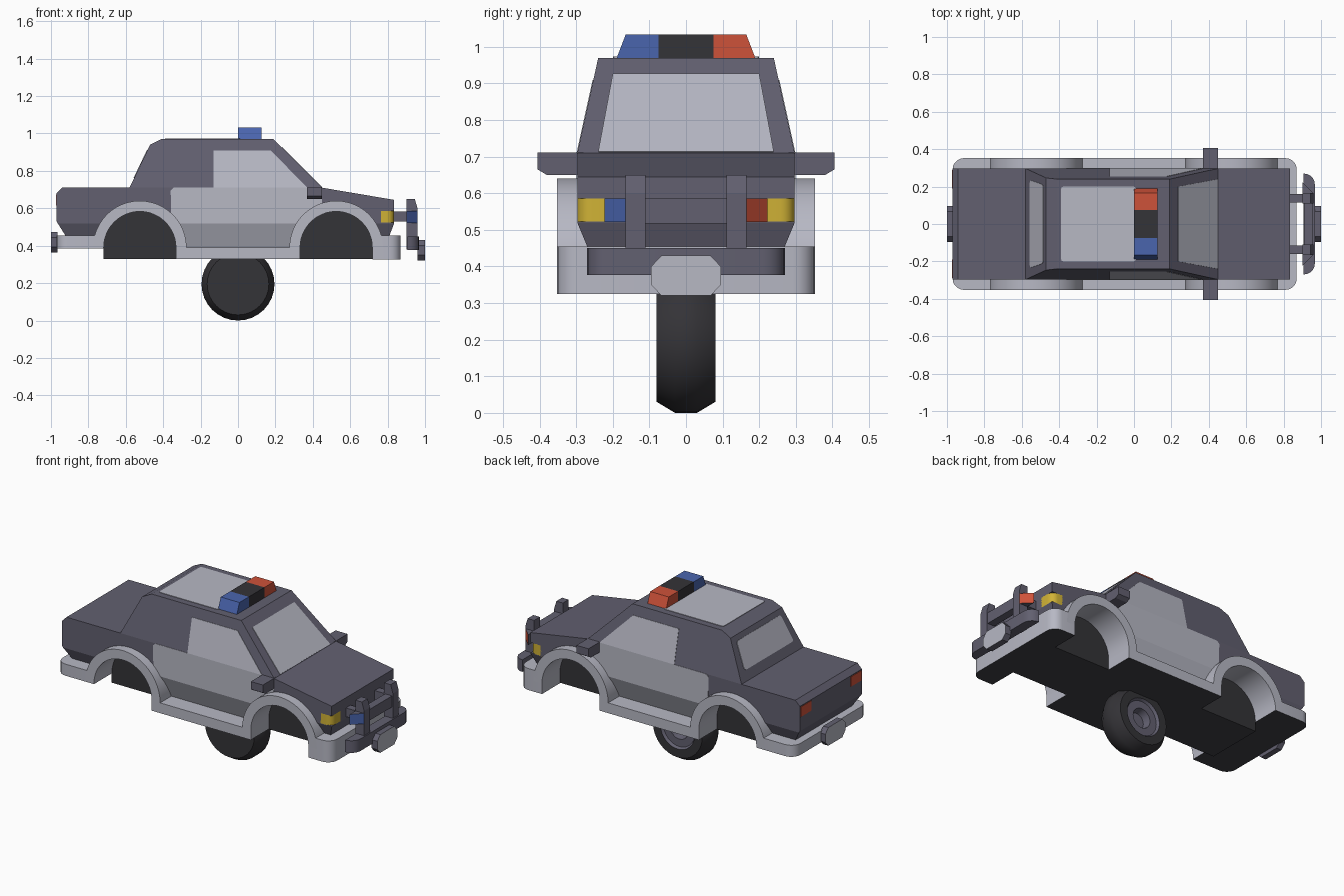
import bpy, bmesh, math
from mathutils import Vector

if "Cube" in bpy.data.objects:
    bpy.data.objects.remove(bpy.data.objects["Cube"])


def material(name, *srgb):
    lin = [((c / 255 + 0.055) / 1.055) ** 2.4 for c in srgb] + [1]
    m = bpy.data.materials.new(name)
    m.use_nodes = True
    m.diffuse_color = lin
    m.node_tree.nodes["Principled BSDF"].inputs["Base Color"].default_value = lin
    return m


PAINT = material("slate paint", 98, 96, 112)
PALE = material("pale grey", 183, 184, 196)
BLACK = material("black rubber", 52, 51, 55)
FLOOR = material("dark underbody", 64, 64, 69)
BLUE = material("blue lamp", 74, 101, 174)
RED = material("red lamp", 206, 82, 58)
YELLOW = material("yellow lamp", 208, 178, 54)


def finish(name, bm, *mats, smooth=False):
    me = bpy.data.meshes.new(name)
    bmesh.ops.recalc_face_normals(bm, faces=bm.faces)
    bm.to_mesh(me)
    bm.free()
    for m in mats:
        me.materials.append(m)
    ob = bpy.data.objects.new(name, me)
    bpy.context.collection.objects.link(ob)
    if smooth:
        bpy.ops.object.select_all(action='DESELECT')
        ob.select_set(True)
        bpy.context.view_layer.objects.active = ob
        bpy.ops.object.shade_smooth_by_angle(angle=math.radians(40))
    return ob


def thicken(bm, offset):
    """Extrude the open faces of a mesh into a slab."""
    ext = bmesh.ops.extrude_face_region(bm, geom=bm.faces[:], use_keep_orig=True)
    for v in ext["geom"]:
        if isinstance(v, bmesh.types.BMVert):
            v.co += offset


def prism_mesh(pts, axis, a, b):
    """Extrude a 2D outline along one axis from a to b."""
    bm = bmesh.new()
    i = "xyz".index(axis)
    bm.faces.new([bm.verts.new([*p[:i], a, *p[i:]]) for p in pts])
    offset = Vector()
    offset[i] = b - a
    thicken(bm, offset)
    return bm


def prism(name, pts, axis, a, b, *mats, rule=None, smooth=False):
    """rule picks, by normal, the faces that take the second material."""
    bm = prism_mesh(pts, axis, a, b)
    if rule:
        bmesh.ops.recalc_face_normals(bm, faces=bm.faces)
        for f in bm.faces:
            f.material_index = int(rule(f.normal))
    return finish(name, bm, *mats, smooth=smooth)


def box(name, x, y, z, *mats, **kw):
    return prism(name, [(x[0], y[0]), (x[1], y[0]), (x[1], y[1]), (x[0], y[1])],
                 "z", z[0], z[1], *mats, **kw)


def arc(cx, cz, r, start, end, n):
    angles = [math.radians(start + (end - start) * i / n) for i in range(n + 1)]
    return [(cx + r * math.cos(t), cz + r * math.sin(t)) for t in angles]


def slice_levels(bm):
    for z in (0.52, 0.71):
        bmesh.ops.bisect_plane(bm, geom=bm.verts[:] + bm.edges[:] + bm.faces[:],
                               plane_co=(0, 0, z), plane_no=(0, 0, 1), dist=1e-4)


def half_width(z):
    if z < 0.52:
        return 0.297 - (0.52 - z) * 0.415
    return 0.297 - max(0, z - 0.71) * 0.22


def cut(target, cutter):
    cutter.hide_render = True
    mod = target.modifiers.new("cut", 'BOOLEAN')
    mod.operation, mod.solver, mod.object = 'DIFFERENCE', 'EXACT', cutter
    bpy.context.view_layer.objects.active = target
    bpy.ops.object.modifier_apply(modifier=mod.name)
    bpy.data.objects.remove(cutter)


def faces_down(n):
    return n.z < -0.9


WHEEL_X, WELL_Z, WELL_R, RIM_R, CUT_R = 0.525, 0.39, 0.193, 0.25, 0.222
SIDES = (("left", 1), ("right", -1))

# Body shell: silhouette extruded across, tucked below and tapered above
silhouette = [(-0.87, 0.39), (-0.92, 0.45), (-0.97, 0.53), (-0.97, 0.68), (-0.94, 0.71),
              (-0.58, 0.71), (-0.47, 0.94), (-0.41, 0.97), (0.19, 0.97), (0.45, 0.71),
              (0.835, 0.645), (0.835, 0.52), (0.785, 0.39)]
bm = prism_mesh(silhouette, "y", -1, 1)
bmesh.ops.triangulate(bm, faces=[f for f in bm.faces if len(f.verts) > 4])
slice_levels(bm)
for v in bm.verts:
    v.co.y = math.copysign(half_width(v.co.z), v.co.y)
body = finish("body_shell", bm, PAINT)

# Wheel wells and headlight niches cut from the shell
for side, s in SIDES:
    for cx in (-WHEEL_X, WHEEL_X):
        outline = arc(cx, WELL_Z, CUT_R, 0, 180, 24) + [(cx - CUT_R, 0.2), (cx + CUT_R, 0.2)]
        cut(body, prism("well_cutter", outline, "y", s * 0.17, s * 0.5, PAINT))
    cut(body, box("niche_cutter", (0.765, 0.9), (s * 0.21, s * 0.4), (0.523, 0.585), PAINT))

# Dark chassis seen inside the wells and underneath
box("chassis_core", (-0.72, 0.75), (-0.18, 0.18), (0.328, 0.615), BLACK, FLOOR, rule=faces_down)

# Arches lining the wells
for end, cx in (("rear", -WHEEL_X), ("front", WHEEL_X)):
    for side, s in SIDES:
        ring = arc(cx, WELL_Z, RIM_R, 0, 180, 24) + arc(cx, WELL_Z, WELL_R, 180, 0, 24)
        prism(f"{end}_arch_{side}", ring, "y", s * 0.175, s * 0.352, PALE, smooth=True)

# Sills and rounded bumpers
inner = WHEEL_X - WELL_R
outer = WHEEL_X + WELL_R
box("sills", (-inner, inner), (-0.352, 0.352), (0.328, 0.39), PALE, FLOOR, rule=faces_down)
for name, d, x1, z0 in (("front_bumper", 1, 0.87, 0.325), ("rear_bumper", -1, 0.97, 0.385)):
    half = [(outer, 0.352)] + arc(x1 - 0.06, 0.292, 0.06, 90, 0, 5)
    outline = [(d * x, y) for x, y in half] + [(d * x, -y) for x, y in reversed(half)]
    prism(name, outline, "z", z0, 0.455, PALE, FLOOR, rule=faces_down, smooth=True)

# Pale door and side window panels following the body side
door = (arc(-WHEEL_X, WELL_Z, CUT_R + 0.004, 0, 42, 6) + [(-0.36, 0.695), (-0.345, 0.71),
        (-0.13, 0.71), (-0.13, 0.91), (0.175, 0.91), (0.37, 0.71), (0.45, 0.68)]
        + arc(WHEEL_X, WELL_Z, CUT_R + 0.004, 110, 180, 8))
for side, s in SIDES:
    bm = bmesh.new()
    bm.faces.new([bm.verts.new((x, 0, z)) for x, z in door])
    bmesh.ops.triangulate(bm, faces=bm.faces[:])
    slice_levels(bm)
    for v in bm.verts:
        v.co.y = s * (half_width(v.co.z) + 0.002)
    thicken(bm, Vector((0, -s * 0.005, 0)))
    finish("door_panel_" + side, bm, PALE)


# Windscreen, rear window and roof panel as thin plates
def pane(name, low, high, normal, radius):
    """low and high are (x, half width, z) of the two cross edges."""
    n = Vector(normal).normalized()
    bm = bmesh.new()
    co = [(x, y * s, z) for x, y, z, s in ((*low, -1), (*low, 1), (*high, 1), (*high, -1))]
    bm.faces.new([bm.verts.new(Vector(c) + n * 0.003) for c in co])
    bmesh.ops.bevel(bm, geom=bm.verts[:], offset=radius, affect='VERTICES', segments=2, profile=0.5)
    thicken(bm, n * -0.006)
    finish(name, bm, PALE)


pane("windscreen", (0.448, 0.24, 0.712), (0.235, 0.2, 0.925), (1, 0, 1), 0.003)
pane("rear_window", (-0.555, 0.235, 0.762), (-0.484, 0.21, 0.911), (-0.23, 0, 0.11), 0.015)
pane("roof_panel", (-0.39, 0.2, 0.97), (0.01, 0.2, 0.97), (0, 0, 1), 0.012)

# Roof light bar
box("light_bar_centre", (0, 0.125), (-0.075, 0.075), (0.968, 1.033), BLACK)
for side, s, mat in (("left", 1, RED), ("right", -1, BLUE)):
    lamp = [(s * 0.075, 0.968), (s * 0.19, 0.968), (s * 0.165, 1.033), (s * 0.075, 1.033)]
    prism("light_bar_lamp_" + side, lamp, "x", 0, 0.125, mat)

# Paired details: headlights, tail lights, mirrors and front guard
for side, s, mat in (("left", 1, RED), ("right", -1, BLUE)):
    lens = [(0.76, 0.2), (0.76, 0.297)] + arc(0.795, 0.257, 0.04, 90, 0, 6) + [(0.835, 0.2)]
    prism("headlight_" + side, [(x, s * y) for x, y in lens], "z", 0.521, 0.587, YELLOW, smooth=True)
    box("tail_light_" + side, (-0.973, -0.968), (s * 0.19, s * 0.29), (0.615, 0.675), RED)
    mirror = [(s * 0.28, 0.65), (s * 0.38, 0.65), (s * 0.405, 0.665), (s * 0.405, 0.712), (s * 0.28, 0.712)]
    prism("mirror_" + side, mirror, "x", 0.37, 0.45, PAINT)
    post = [(0.902, 0.38), (0.96, 0.38), (0.96, 0.6), (0.945, 0.65), (0.902, 0.65)]
    prism("guard_post_" + side, post, "y", s * 0.11, s * 0.165, PAINT)
    box("guard_arm_" + side, (0.82, 0.91), (s * 0.115, s * 0.16), (0.53, 0.583), PAINT)
    # Wedge lamp with only its outward slanted face coloured
    wedge = [(0.902, s * 0.164), (0.96, s * 0.164), (0.902, s * 0.222)]
    prism("guard_lamp_" + side, wedge, "z", 0.522, 0.585, PAINT, mat, rule=lambda n: n.x > 0.3)
box("guard_crossbar", (0.908, 0.955), (-0.12, 0.12), (0.518, 0.585), PAINT)
half = arc(0.907, 0.21, 0.06, 90, 0, 5)
prism("guard_lower_bar", half + [(x, -y) for x, y in reversed(half)], "z", 0.377, 0.45, PAINT, smooth=True)

# Octagonal blank plates with pale outer faces
for name, d, x0, z in (("front_plate", 1, 0.96, 0.375), ("rear_plate", -1, 0.965, 0.418)):
    q = [(0.095, 0.025), (0.067, 0.055)]
    right = [(y, -h) for y, h in reversed(q)] + q
    outline = [(y, z + h) for y, h in right] + [(-y, z + h) for y, h in reversed(right)]
    prism(name, outline, "x", d * x0, d, PAINT, PALE, rule=lambda n: n.x * d > 0.9)

# Single central wheel with a recessed hub on its left face
section = [(0, -0.08), (0.165, -0.08), (0.195, -0.03), (0.195, 0.03), (0.165, 0.08), (0.115, 0.08),
           (0.105, 0.065), (0.06, 0.065), (0.05, 0.02), (0, 0.02)]
bm = bmesh.new()
vs = [bm.verts.new((r, y, 0.195)) for r, y in section]
edges = [bm.edges.new(pair) for pair in zip(vs, vs[1:])]
bmesh.ops.spin(bm, geom=vs + edges, cent=(0, 0, 0.195), axis=(0, 1, 0),
               angle=math.tau, steps=32, use_merge=True)
bmesh.ops.remove_doubles(bm, verts=bm.verts, dist=1e-4)
for f in bm.faces:
    c = f.calc_center_median()
    f.material_index = int(c.y > 0.01 and math.hypot(c.x, c.z - 0.195) < 0.114)
finish("wheel", bm, BLACK, PAINT, smooth=True)
